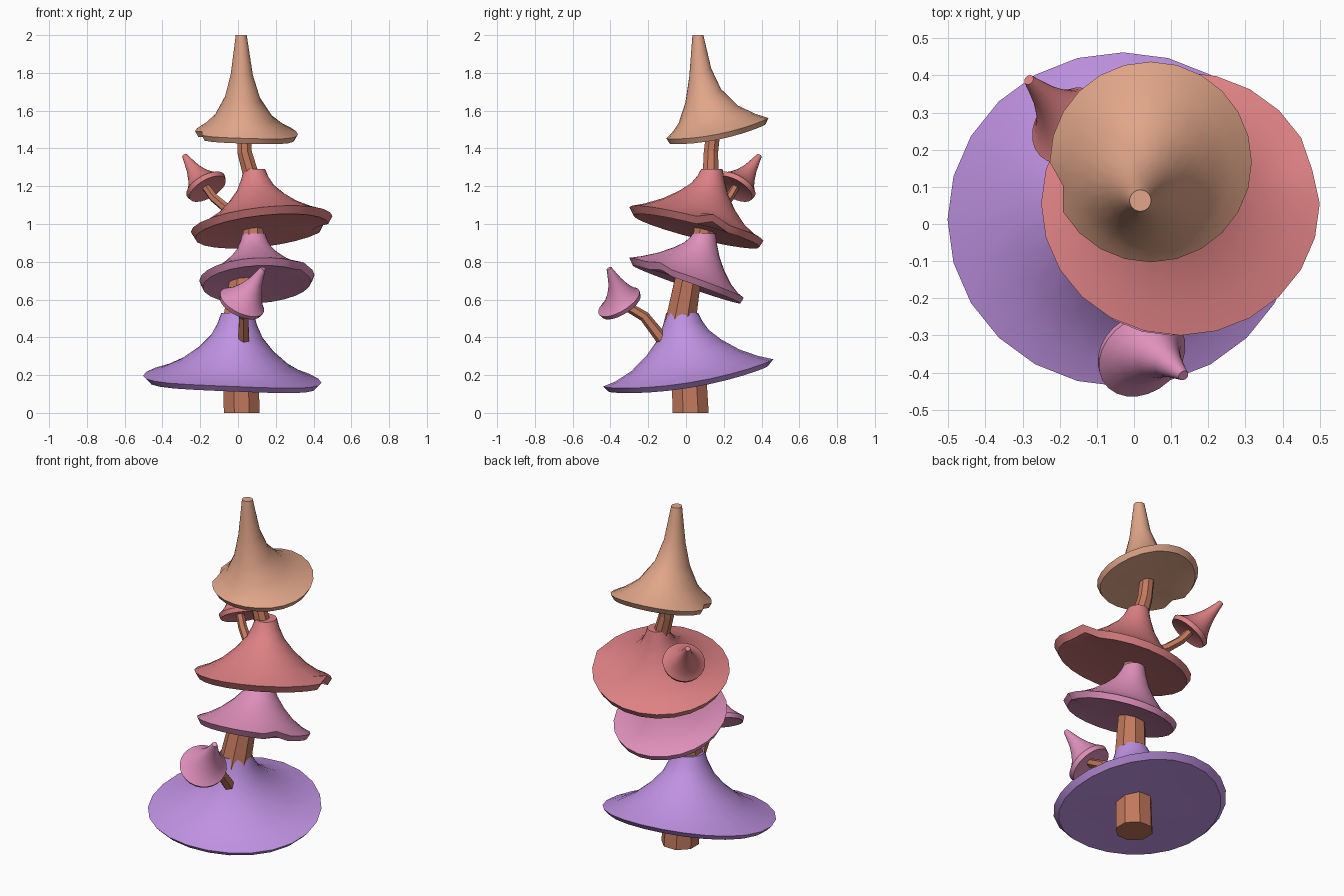
import bpy, bmesh, math
from mathutils import Vector

if "Cube" in bpy.data.objects:
    bpy.data.objects.remove(bpy.data.objects["Cube"])

SIDES = 24
BROAD = [(0, 0), (.05, .17), (.14, .37), (.31, .58), (.55, .79), (.8, .93), (1, 1)]
TALL = [(0, 0), (.06, .2), (.12, .4), (.27, .65), (.53, .85), (.8, .95), (1, 1)]
BELL = [(0, 0), (.1, .2), (.22, .42), (.42, .65), (.65, .83), (.85, .94), (1, 1)]


def material(name, rgb):
    m = bpy.data.materials.new(name)
    m.diffuse_color = (*rgb, 1)
    m.use_nodes = True
    m.node_tree.nodes["Principled BSDF"].inputs["Base Color"].default_value = m.diffuse_color
    return m


BARK = material("bark", (.54, .19, .11))
PURPLE = material("purple", (.53, .29, .77))
PINK = material("pink", (.74, .28, .50))
RED = material("red", (.73, .22, .23))
TAN = material("tan", (.75, .38, .25))


def finish(bm, name, mat, smooth_angle=None):
    bmesh.ops.recalc_face_normals(bm, faces=bm.faces)
    me = bpy.data.meshes.new(name)
    bm.to_mesh(me)
    bm.free()
    ob = bpy.data.objects.new(name, me)
    bpy.context.collection.objects.link(ob)
    me.materials.append(mat)
    if smooth_angle:
        bpy.ops.object.select_all(action='DESELECT')
        ob.select_set(True)
        bpy.context.view_layer.objects.active = ob
        bpy.ops.object.shade_smooth_by_angle(angle=math.radians(smooth_angle))


def bridge(bm, rings):
    for a, b in zip(rings, rings[1:]):
        n = len(a)
        for i in range(n):
            bm.faces.new((a[i], a[(i + 1) % n], b[(i + 1) % n], b[i]))


def tube(name, points, sides=8):
    """Faceted stem through (x, y, z, radius) points."""
    bm = bmesh.new()
    pts = [Vector(p[:3]) for p in points]
    rings = []
    for k, p in enumerate(points):
        t = pts[min(k + 1, len(pts) - 1)] - pts[max(k - 1, 0)]
        if p[2] == 0:
            t = Vector((0, 0, 1))
        q = Vector((0, 0, 1)).rotation_difference(t)
        ring = []
        for i in range(sides):
            a = math.tau * (i + .5) / sides
            ring.append(bm.verts.new(pts[k] + q @ Vector((math.cos(a), math.sin(a), 0)) * p[3]))
        rings.append(ring)
    bridge(bm, rings)
    bm.faces.new(rings[0])
    bm.faces.new(rings[-1])
    finish(bm, name, BARK)


def cap(name, mat, centre, radii, tip, tip_radius, profile, slope=(0, 0),
        wave=0, axis=(0, 0, 1), lip=.03, notch=None):
    """Flared hat from a tilted rim to an offset neck, with lip and underside.
    notch = (angle in degrees, inward scale, lift) for a nick in the brim."""
    bm = bmesh.new()
    c = Vector(centre)
    q = Vector((0, 0, 1)).rotation_difference(Vector(axis))
    neck = q.inverted() @ (Vector(tip) - c)
    rim, top = [], []
    for i in range(SIDES):
        a = math.tau * i / SIDES
        x, y = radii[0] * math.cos(a), radii[1] * math.sin(a)
        rim.append(Vector((x, y, slope[0] * x + slope[1] * y + wave * math.cos(2 * a))))
        top.append(neck + Vector((math.cos(a), math.sin(a), 0)) * tip_radius)
    layers = []
    for a, b in profile:
        layers.append([Vector((t.x + (p.x - t.x) * a, t.y + (p.y - t.y) * a,
                               t.z + (p.z - t.z) * b)) for t, p in zip(top, rim)])
    layers.append([p * .94 - Vector((0, 0, lip)) for p in rim])
    # nick in the rim and lip only
    if notch:
        k = round(notch[0] / 360 * SIDES) % SIDES
        for ring in layers[-2:]:
            v = ring[k]
            ring[k] = Vector((v.x * notch[1], v.y * notch[1], v.z + notch[2]))
    layers.append([p * .8 - Vector((0, 0, lip * .8)) for p in rim])
    layers.append([p * .3 - Vector((0, 0, lip * .5)) for p in rim])
    rings = [[bm.verts.new(c + q @ v) for v in ring] for ring in layers]
    bridge(bm, rings)
    bm.faces.new(rings[0])
    bm.faces.new(rings[-1])
    finish(bm, name, mat, 35)


# Stems
tube("trunk", [(.02, .025, 0, .103), (.015, .015, .2, .1), (0, -.03, .48, .088),
               (.025, .01, .7, .075), (.08, .09, .92, .06), (.08, .13, 1.22, .047),
               (.035, .132, 1.38, .041), (.03, .148, 1.52, .039)])
tube("front_branch", [(.02, -.03, .3, .034), (.03, -.13, .395, .033),
                      (.03, -.22, .51, .028), (.025, -.33, .575, .025)], 6)
tube("back_branch", [(.06, .13, 1.02, .028), (-.07, .19, 1.09, .026),
                     (-.13, .23, 1.14, .024), (-.18, .27, 1.21, .022)], 6)

# Main caps, bottom to top
cap("bottom_cap", PURPLE, (-.03, .012, .195), (.472, .45), (-.003, -.02, .53), .085, BROAD,
    slope=(-.04, .16), wave=-.017)
cap("second_cap", PINK, (.1, .003, .715), (.305, .303), (.084, .097, .95), .06, BROAD,
    slope=(.05, -.35), lip=.035, notch=(-30, .94, .015))
cap("third_cap", RED, (.125, .055, 1.0), (.375, .355), (.087, .137, 1.29), .057, BROAD,
    slope=(.11, -.25), lip=.038, notch=(15, .98, .035))
cap("top_cap", TAN, (.045, .167, 1.495), (.272, .27), (.017, .063, 2.0), .029, TALL,
    slope=(-.03, .2), wave=-.012, notch=(195, .9, .01))

# Small side caps
cap("front_small_cap", PINK, (.022, -.355, .587), (.127, .125), (.133, -.408, .765), .014, BELL,
    axis=(.38, -.46, .76), lip=.025)
cap("back_small_cap", RED, (-.172, .265, 1.205), (.115, .115), (-.283, .388, 1.362), .014, BELL,
    axis=(-.45, .45, .77), lip=.025)
